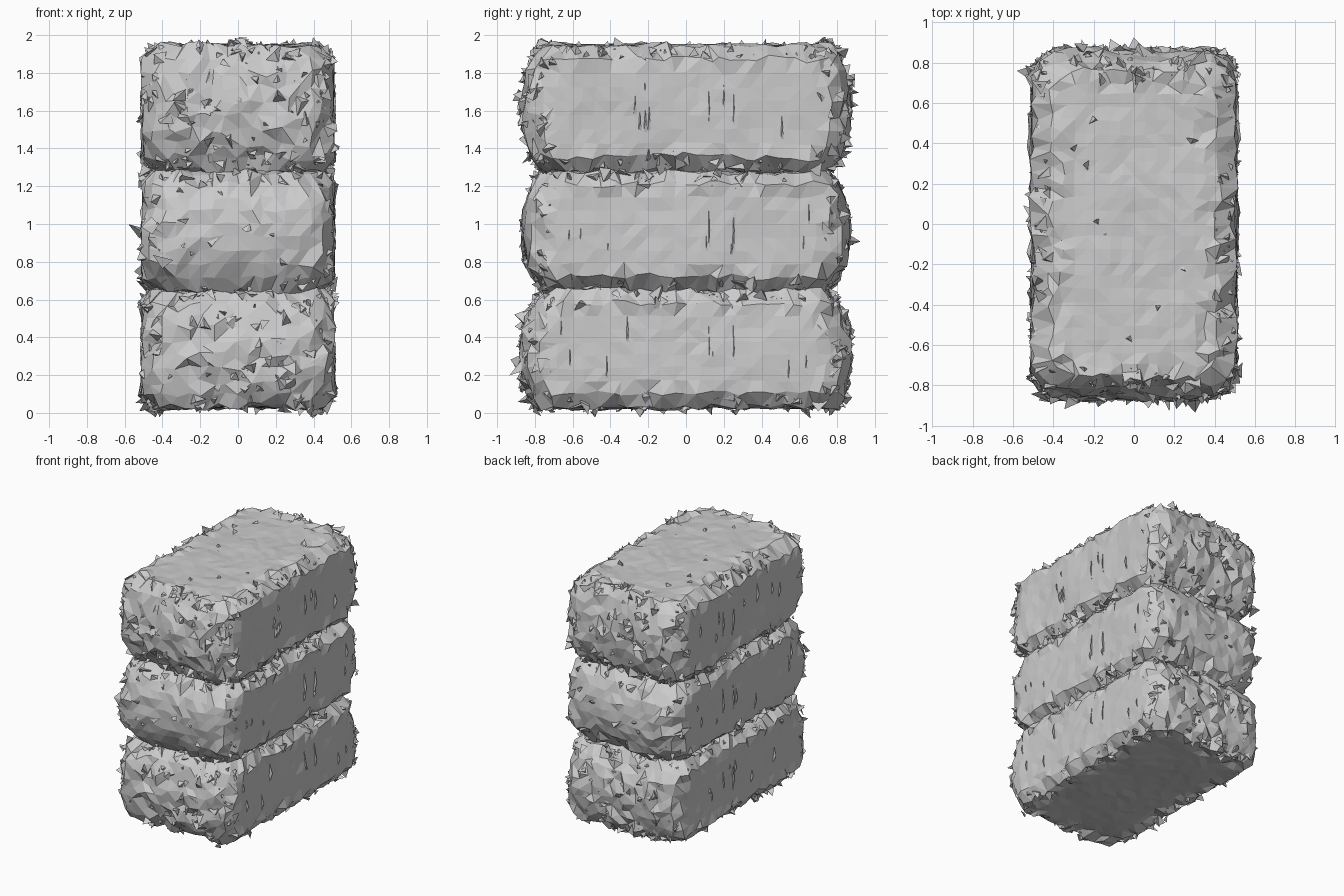
import bpy, bmesh, random
from math import sqrt
from mathutils import Vector, noise

if "Cube" in bpy.data.objects:
    bpy.data.objects.remove(bpy.data.objects["Cube"])

# One flat grey straw material
straw = bpy.data.materials.new("straw_grey")
straw.use_nodes = True
GREY = (0.6, 0.6, 0.6, 1)
straw.diffuse_color = GREY
straw.node_tree.nodes["Principled BSDF"].inputs["Base Color"].default_value = GREY

HALF_X, HALF_Y = 0.505, 0.865
CELLS = (14, 24, 9)


def finish(bm, name):
    """Turn a bmesh into a flat-shaded object."""
    mesh = bpy.data.meshes.new(name)
    bm.to_mesh(mesh)
    bm.free()
    mesh.materials.append(straw)
    obj = bpy.data.objects.new(name, mesh)
    bpy.context.collection.objects.link(obj)
    return obj


def shake(rng, amount):
    return Vector([rng.uniform(-amount, amount) for _ in range(3)])


def arc(value, limit, radius):
    """How far a quarter-round has fallen away at this distance from the middle."""
    t = min(1, max(0, (abs(value) - limit + radius) / radius))
    return 1 - sqrt(1 - t * t)


def flake(bm, place, normal, size, rng):
    """Ragged leaf lying on the surface with one lifted corner."""
    side = normal.cross(shake(rng, 1)).normalized()
    other = normal.cross(side)
    base = [place + side * size * rng.uniform(0.5, 1.3),
            place - side * size * rng.uniform(0.3, 0.8) + other * size * rng.uniform(0.4, 1),
            place - other * size * rng.uniform(0.4, 1)]
    tip = place + normal * size * rng.uniform(0.1, 0.6) + shake(rng, size * 0.7)
    a, b, c, d = [bm.verts.new(p) for p in
                  [p - normal * size * 0.2 for p in base] + [tip]]
    for tri in ((a, b, d), (b, c, d), (c, a, d), (c, b, a)):
        bm.faces.new(tri)


def fold(bm, y, z, length, sign):
    """Thin upright fold of straw on a long side."""
    low, high, x = z - length / 2, z + length / 2, HALF_X - 0.02
    pts = [(x, y - 0.015, low), (x, y + 0.015, low),
           (x + 0.035, y + 0.006, z), (x, y - 0.005, high)]
    a, b, c, d = [bm.verts.new((sign * p[0], p[1], p[2])) for p in pts]
    for tri in ((a, b, c), (b, d, c), (d, a, c), (a, d, b)):
        bm.faces.new(tri)


def make_bale(name, low, high, top_round, foot_round, rough, rim_flakes, end_flakes, seed):
    """top_round and foot_round hold the inset of the sides, its height, and the inset of the ends."""
    rng = random.Random(seed)
    half = Vector((HALF_X, HALF_Y, (high - low) / 2))
    bm = bmesh.new()
    bmesh.ops.create_cube(bm, size=2)
    for v in bm.verts:
        v.co = v.co * half

    # Cut the block into an even grid
    for axis, count in enumerate(CELLS):
        normal = Vector([float(i == axis) for i in range(3)])
        for i in range(1, count):
            bmesh.ops.bisect_plane(bm, geom=bm.verts[:] + bm.edges[:] + bm.faces[:],
                                   plane_co=normal * half[axis] * (2 * i / count - 1),
                                   plane_no=normal)

    # Shape sides and bulging ends, then roughen
    for v in bm.verts:
        start = v.co.copy()
        inset_x, height, inset_y = top_round if start.z > 0 else foot_round
        on_end = abs(start.y) > half.y - 0.01
        rims = sum(abs(c) > h - 0.09 for c, h in zip(start, half))
        bulge = abs(start.z / half.z) ** 2.5
        p = start.copy()
        p.x *= 1 - (inset_x * arc(start.z, half.z, height)
                    + 0.05 * arc(start.y, half.y, 0.15)) / half.x
        p.y *= 1 - (inset_y * bulge + 0.04 * arc(start.x, half.x, 0.12)) / half.y
        amount = 0.02 if rims > 1 else rough if on_end else 0.004
        p += shake(rng, amount)
        p += noise.noise_vector(start * 3 + Vector((seed, 0, 0))) * 0.015
        v.co = p
    bmesh.ops.triangulate(bm, faces=bm.faces[:])
    bm.normal_update()

    # Scatter flakes on the rims and the two ends
    rim_spots, end_spots = [], []
    for f in bm.faces:
        c = f.calc_center_median()
        near = [abs(a) > h - d for a, h, d in zip(c, half, (0.1, 0.14, 0.08))]
        if sum(near) > 1:
            rim_spots.append((c, f.normal.copy()))
        elif near[1]:
            end_spots.append((c, f.normal.copy()))
    for pool, count in ((rim_spots, rim_flakes), (end_spots, end_flakes)):
        for c, n in rng.choices(pool, k=count):
            flake(bm, c + shake(rng, 0.02), n, rng.uniform(0.025, 0.06), rng)

    # Folds on the long sides and loose flakes on the top
    for sign in (-1, 1):
        for y in (0.12, 0.25):
            fold(bm, y, 0, half.z * 1.5, sign)
        for _ in range(7):
            fold(bm, rng.uniform(-0.7, 0.7), rng.uniform(-0.12, 0.12),
                 rng.uniform(0.1, 0.3), sign)
    for _ in range(10):
        flake(bm, Vector((rng.uniform(-0.35, 0.35), rng.uniform(-0.6, 0.6), half.z)),
              Vector((0, 0, 1)), 0.03, rng)

    bale = finish(bm, name)
    bale.location.z = (low + high) / 2
    return bale


# Stack of three bales
make_bale("bottom_bale", 0.03, 0.65, (0.06, 0.06, 0.12), (0.05, 0.06, 0.07), 0.022, 300, 90, 4)
make_bale("middle_bale", 0.65, 1.28, (0.06, 0.06, 0.13), (0.08, 0.1, 0.13), 0.01, 260, 25, 9)
make_bale("top_bale", 1.28, 1.945, (0.09, 0.12, 0.1), (0.07, 0.08, 0.12), 0.022, 360, 90, 2)
